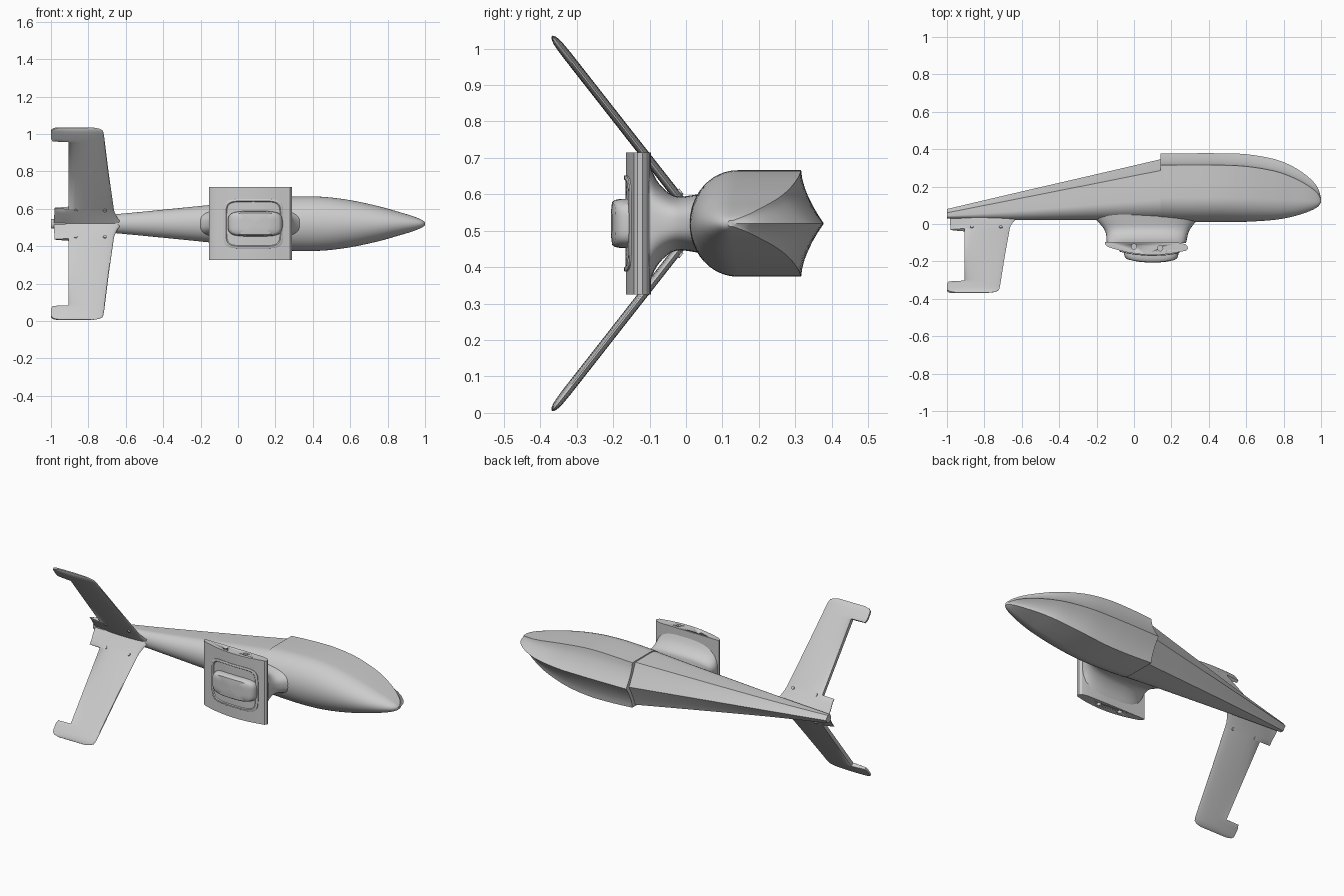
import bpy, bmesh, math
from mathutils import Matrix, Vector

if "Cube" in bpy.data.objects:
    bpy.data.objects.remove(bpy.data.objects["Cube"])

ZC = 0.52  # height of the symmetry plane


def finish(name, bm, angle=32):
    bmesh.ops.recalc_face_normals(bm, faces=bm.faces)
    me = bpy.data.meshes.new(name)
    bm.to_mesh(me)
    bm.free()
    ob = bpy.data.objects.new(name, me)
    bpy.context.collection.objects.link(ob)
    bpy.ops.object.select_all(action='DESELECT')
    ob.select_set(True)
    bpy.context.view_layer.objects.active = ob
    bpy.ops.object.shade_smooth_by_angle(angle=math.radians(angle))
    return ob


def loft(name, rings, angle=32):
    bm = bmesh.new()
    vs = [[bm.verts.new(p) for p in r] for r in rings]
    n = len(rings[0])
    for a, b in zip(vs, vs[1:]):
        for i in range(n):
            j = (i + 1) % n
            bm.faces.new((a[i], a[j], b[j], b[i]))
    bm.faces.new(vs[0])
    bm.faces.new(vs[-1])
    return finish(name, bm, angle)


def spline(pts, steps):
    out = []
    for i in range(len(pts) - 1):
        p = [pts[max(0, min(len(pts) - 1, i + k))] for k in (-1, 0, 1, 2)]
        for s in range(steps):
            t = s / steps
            out.append([0.5 * (2 * b + (c - a) * t + (2 * a - 5 * b + 4 * c - d) * t * t
                               + (3 * b - a - 3 * c + d) * t ** 3) for a, b, c, d in zip(*p)])
    return out + [list(pts[-1])]


# Fuselage: rounded back, flat sides, hard chine, hollow V belly
def hull_ring(x, top, chine, keel, hw, power):
    mid = top + 0.43 * (chine - top)
    half = []
    for i in range(13):
        a = math.pi / 2 * i / 12
        half.append((mid - (mid - top) * math.cos(a), hw * math.sin(a)))
    half.append(((mid + chine) / 2, hw))
    for i in range(7):
        t = i / 6
        half.append((chine + (keel - chine) * t ** power, hw * (1 - t)))
    loop = half + [(y, -w) for y, w in half[-2:0:-1]]
    return [(x, y, ZC + w) for y, w in loop]


boom = [(-1, .03, .06, .08, .024), (-.66, .022, .127, .16, .050),
        (-.15, .02, .228, .278, .100), (.142, .015, .286, .346, .130)]
pod = [(.142, .014, .315, .376, .137), (.3, .010, .316, .378, .145), (.45, .010, .315, .378, .144),
       (.6, .012, .308, .373, .126), (.75, .022, .283, .347, .094), (.85, .040, .248, .307, .066),
       (.93, .065, .205, .253, .042), (.98, .090, .165, .198, .022), (1, .115, .128, .140, .008)]
loft("tail_boom", [hull_ring(*s, 1.1) for s in spline(boom, 4)])
loft("nose_pod", [hull_ring(*s, 1.65) for s in spline(pod, 5)])


# Pylon: flared neck carrying the wing seat
def rounded(x0, x1, hz, n, count=64):
    pts = []
    for i in range(count):
        a = 2 * math.pi * i / count
        c, s = math.cos(a), math.sin(a)
        pts.append(((x0 + x1) / 2 + (x1 - x0) / 2 * math.copysign(abs(c) ** (2 / n), c),
                    hz * math.copysign(abs(s) ** (2 / n), s)))
    return pts


neck = [(.06, -.24, .40, .085), (.02, -.20, .34, .078), (-.02, -.165, .305, .074),
        (-.05, -.150, .290, .086), (-.08, -.148, .283, .118), (-.102, -.146, .278, .165)]
loft("wing_pylon", [[(x, y, ZC + z) for x, z in rounded(x0, x1, hz, 2.8)]
                    for y, x0, x1, hz in spline(neck, 4)], 50)


# Wing centre section
def crown(x):
    return -.165 + .75 * (x - .1) ** 2


foil = [(-.155, -.096), (-.155, -.108)]
foil += [(-.14 + .4 * i / 16, crown(-.14 + .4 * i / 16)) for i in range(17)]
foil += [(.278, -.143), (.288, -.133), (.287, -.120), (.275, -.108), (.24, -.1), (.1, -.097)]
wing = loft("wing_centre", [[(x, y, ZC + s * .195) for x, y in foil] for s in (-1, 1)])

# Spar holes in both wing ends
for x, y in ((0, -.121), (.14, -.130)):
    for s in (-1, 1):
        bm = bmesh.new()
        bmesh.ops.create_cone(bm, cap_ends=True, segments=24, radius1=.014, radius2=.014, depth=.12,
                              matrix=Matrix.Translation((x, y, ZC + s * .195)))
        cutter = finish("hole_cutter", bm)
        cutter.hide_render = True
        m = wing.modifiers.new("hole", 'BOOLEAN')
        m.operation, m.solver, m.object = 'DIFFERENCE', 'EXACT', cutter
        bpy.context.view_layer.objects.active = wing
        bpy.ops.object.modifier_apply(modifier=m.name)
        bpy.data.objects.remove(cutter)


# Hatch pad and hump following the wing curvature
def dome(name, x0, x1, hz, n, levels):
    xm = (x0 + x1) / 2
    rings = []
    for k, h in levels:
        rings.append([(xm + (x - xm) * k, crown(xm + (x - xm) * k) - h, ZC + z * k)
                      for x, z in rounded(x0, x1, hz, n)])
    loft(name, rings, 40)


dome("hatch_pad", -.078, .242, .132, 6,
     [(1, -.012), (1, .004), (.98, .006), (.92, .006), (.89, .001), (.5, .001), (.03, .001)])
dome("hatch_hump", -.055, .238, .068, 4,
     [(1, -.01), (.99, .015), (.95, .030), (.86, .038), (.5, .041), (.03, .041)])


# V-tail fins: stations of (side offset, leading x, trailing x, half thickness)
def fin_point(w, off, x, side):
    return (x, .035 - .783 * w + .787 * off, ZC + side * (w + .616 * off))


stations = [(0, -.62, -.985, .020), (.03, -.645, -.985, .018), (.06, -.66, -.98, .016),
            (.084, -.665, -.98, .0155), (.085, -.665, -.905, .0155), (.26, -.690, -.905, .015),
            (.443, -.713, -.905, .015), (.444, -.713, -.992, .015), (.46, -.715, -1, .015),
            (.485, -.719, -1, .014), (.500, -.725, -.998, .012), (.509, -.745, -.985, .008),
            (.514, -.775, -.955, .003)]
fracs = [0, .012, .04, .1, .2, .35, .5, .65, .75, .85, .93, 1]
for side, label in ((1, "upper"), (-1, "lower")):
    rings = []
    for w, le, te, th in stations:
        pts = []
        for f in fracs:
            x = le + (te - le) * f
            c = min(1, (le - x) / .31)
            h = th * max(.12, min(1, 2.1 * math.sqrt(c) * (1 - c) ** .55 * .82))
            pts.append((x, h))
        ring = pts + [(x, -h) for x, h in pts[:0:-1]]
        rings.append([fin_point(w, h, x, side) for x, h in ring])
    loft("tail_fin_" + label, rings, 40)

    # Fin bolts near the root
    for x in (-.868, -.712):
        for face in (-1, 1):
            bm = bmesh.new()
            p = Vector(fin_point(.078, face * .014, x, side))
            axis = Vector((0, .787, .616 * side))
            mat = Matrix.Translation(p) @ axis.to_track_quat('Z', 'Y').to_matrix().to_4x4()
            bmesh.ops.create_cone(bm, cap_ends=True, segments=12, radius1=.009, radius2=.009,
                                  depth=.006, matrix=mat)
            finish("fin_bolt_" + label, bm)
